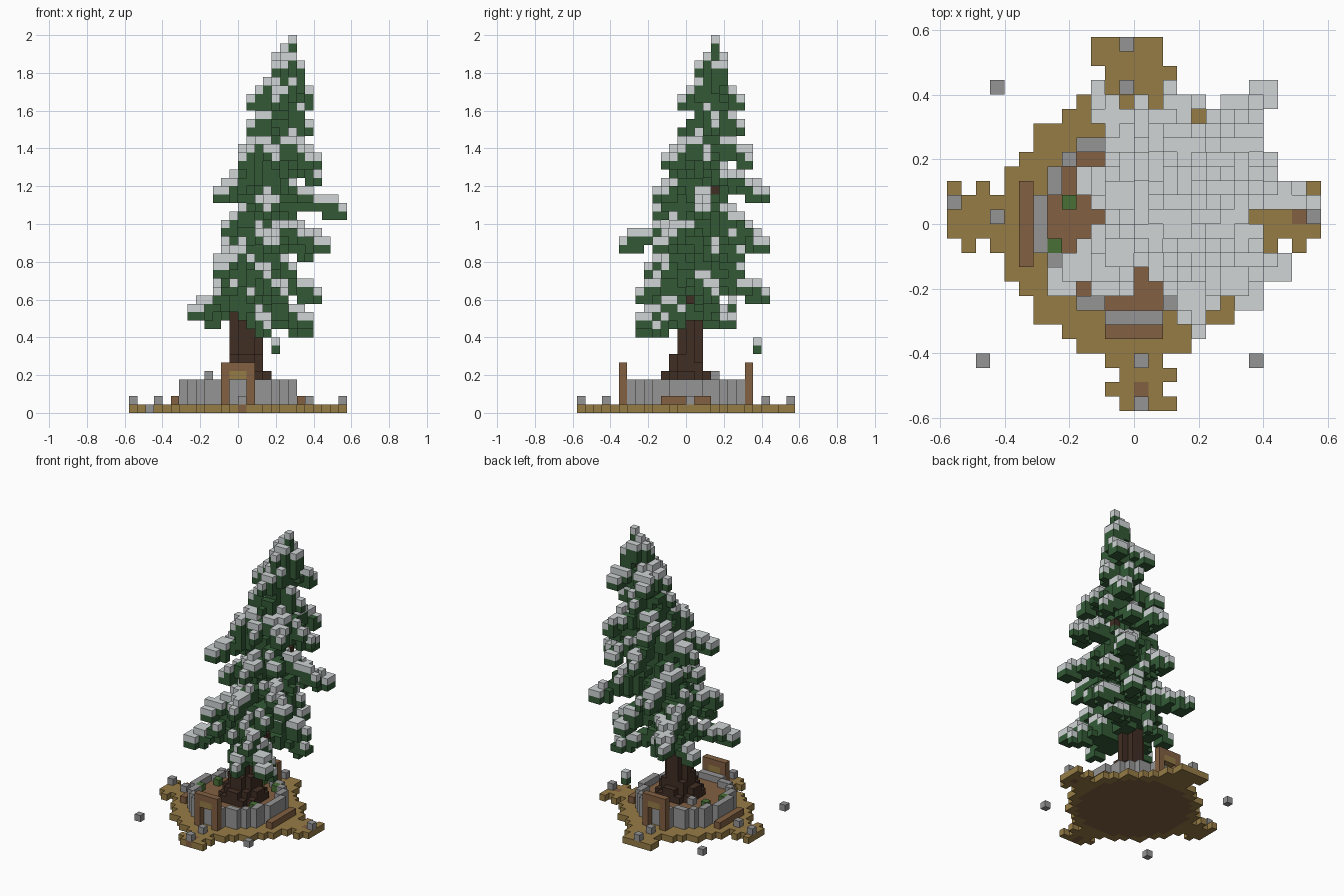
import bpy
import bmesh
import random
from math import cos, floor, hypot, sin
from mathutils import Vector

random.seed(4)
if "Cube" in bpy.data.objects:
    bpy.data.objects.remove(bpy.data.objects["Cube"], do_unlink=True)

UNIT = 2 / 45  # edge length of one block


def make_material(name, rgb):
    linear = [((c / 255 + 0.055) / 1.055) ** 2.4 for c in rgb]
    mat = bpy.data.materials.new(name)
    mat.use_nodes = True
    mat.diffuse_color = (*linear, 1)
    mat.node_tree.nodes["Principled BSDF"].inputs["Base Color"].default_value = (*linear, 1)
    return mat


snow_white = make_material("snow white", (208, 213, 214))
needle_green = make_material("needle green", (51, 90, 54))
stone_grey = make_material("stone grey", (149, 149, 149))
path_tan = make_material("path tan", (150, 124, 70))
wood_brown = make_material("wood brown", (130, 96, 66))
bark_brown = make_material("bark brown", (65, 46, 36))
grass_green = make_material("grass green", (72, 112, 54))

blocks = {}  # block position -> part name
parts = {}   # part name -> material


def put(part, mat, cells, replace=True):
    parts[part] = mat
    for cell in cells:
        if replace or cell not in blocks:
            blocks[cell] = part


def box(xs, ys, zs):
    """All blocks in an inclusive range on each axis."""
    return [(x, y, z) for x in range(xs[0], xs[1] + 1)
            for y in range(ys[0], ys[1] + 1) for z in range(zs[0], zs[1] + 1)]


def ring(inner, outer, zs):
    return [(x, y, z) for x, y, z in box((-13, 12), (-13, 12), zs)
            if inner <= hypot(x + 0.5, y + 0.5) < outer]


# Round ground with four ragged path ends
put("ground", path_tan, ring(6.9, 9.25, (0, 0)))
for d in range(8, 13):
    lo = -2 if d % 2 else -1
    put("ground", path_tan, box((lo, lo + 3), (-d - 1, -d - 1), (0, 0)))
    back = -3 if d > 10 else -2
    put("ground", path_tan, box((back, back + 4), (d, d), (0, 0)))
    for side in (d, -d - 1):
        put("ground", path_tan, box((side, side), (lo, lo + 3), (0, 0)))

# Planter: soil inside a stone wall
put("soil", wood_brown, ring(0, 6.9, (0, 2)))
put("planter_wall", stone_grey, ring(5.8, 6.9, (1, 3)))
put("path_plank", wood_brown, [(11, 0, 0), (0, -12, 0), (0, -13, 0)])

# Gate frames front and back, low benches at the sides
for y in (-8, 7):
    put("gate_frame", wood_brown, box((-2, 1), (y, y), (1, 5)))
    put("gate_panel", path_tan, box((-1, 0), (y, y), (4, 4)))
    for cell in box((-1, 0), (y, y), (1, 3)):
        del blocks[cell]
for x in (-8, 7):
    put("bench", wood_brown, box((x, x), (-3, 2), (1, 1)))

# Pebbles and grass tufts
put("pebbles", stone_grey, [
    (-13, 1, 1), (-10, 0, 1), (12, 0, 1), (-1, 12, 1), (-1, 9, 1), (0, -10, 1), (0, -13, 1),
    (-10, 9, 0), (-11, -10, 0), (8, -10, 1), (-4, 3, 4)])
put("grass_tufts", grass_green, [(-5, 1, 3), (-6, -2, 3), (3, 4, 3), (4, -3, 3), (0, 5, 3)])

# Leaning trunk with flared roots
LEAN = [(0, 1, -0.2), (12, 1, 0.6), (18, 2, 1.2), (27, 3.8, 2.5), (36, 5, 3), (44, 6.5, 3.5)]


def trunk_centre(z):
    for (za, xa, ya), (zb, xb, yb) in zip(LEAN, LEAN[1:]):
        if z <= zb:
            t = (z - za) / (zb - za)
            return Vector((xa + (xb - xa) * t, ya + (yb - ya) * t))


def disc(centre, radius, z):
    cx, cy = floor(centre.x), floor(centre.y)
    return [(x, y, z) for x, y, z in box((cx - 6, cx + 6), (cy - 6, cy + 6), (z, z))
            if hypot(x + 0.5 - centre.x, y + 0.5 - centre.y) <= radius]


for z in range(3, 40):
    radius = {3: 3.3, 4: 2.8, 5: 2.2, 6: 1.8}.get(z, 1.6 if z < 14 else 0.95)
    put("trunk", bark_brown, disc(trunk_centre(z), radius, z))


def branch(root, end, tip_z, rise, width, spread, woody):
    """A drooping bough from the trunk to its tip, with bare wood near the root."""
    for i in range(25):
        t = i / 24
        z = tip_z + round(rise * (1 - t))
        spot = root.lerp(end, t)
        if t < woody:
            put("boughs", bark_brown, disc(spot, 0.6, z), replace=False)
        cells = disc(spot, width + spread * (1 - t), z)
        if t < 0.45:
            cells += disc(spot, width + spread * (0.45 - t), z - 1)
        put("needles", needle_green, cells, replace=False)


# Long boughs: tip height -> tip positions
BRANCHES = {
    9: [(8, -4), (3, -6)],
    10: [(-4, 3), (8, 5), (8, -6)],
    11: [(-6, -5), (1, 5)],
    13: [(-3, 9), (9, 3), (5, -6)],
    14: [(-2, -5), (6, 7)],
    16: [(-3, -5), (5, 6), (6, -3), (-2, 4)],
    18: [(-2, 2), (3, 6), (8, 3)],
    19: [(9, 9), (10, -4), (4, -8), (0, 8)],
    21: [(-2, -2), (8, 1), (-1, 4), (7, 7)],
    23: [(12, 1), (3, -4)],
    25: [(2, 9), (-3, 1), (-3, -4), (8, -3), (7, 8)],
    27: [(9, 4), (0, 4), (0, -2)],
    29: [(9, 2), (0, -2), (1, 7), (4, -3), (8, 7), (8, -2)],
    33: [(8, 3), (1, 1), (4, 6), (4, -1)],
    36: [(1, 2), (8, 6), (4, -1), (2, 6)],
    39: [(4, 2), (7, 4), (5, 1)],
}
for tip_z, tips in BRANCHES.items():
    rise = 3 if tip_z < 30 else 2
    for tip in tips:
        branch(trunk_centre(tip_z + rise), Vector(tip) + Vector((0.5, 0.5)), tip_z, rise,
               0.8, 1.0 if tip_z < 30 else 0.5, 0.4)

# Short twigs spiralling up between the boughs
for i in range(80):
    z = 13 + floor(i * 0.33)
    centre = trunk_centre(z + 1)
    reach = (1.3 + 3.7 * (1 - (z - 12) / 30)) * random.uniform(0.65, 1)
    branch(centre, centre + reach * Vector((cos(i * 2.4), sin(i * 2.4))), z, 1, 0.6, 0.3,
           0.9 if i % 6 == 0 else 0)

# Loose needles around the trunk, thinning at the rim
for z in range(13, 43):
    centre = trunk_centre(z)
    radius = 3.1 * (1 - (z - 12) / 40) + (0.4, -0.1, -0.6, -0.3)[z % 4]
    cells = [c for c in disc(centre, max(radius, 0.75), z) if z > 38 or random.random() < 0.65]
    put("needles", needle_green, cells, replace=False)
put("needles", needle_green, box((6, 6), (3, 3), (39, 43)))

# One stray sprig below the boughs
put("needles", needle_green, [(4, 8, 7)])

# Snow settles wherever needles have open space above them
needles = [c for c, part in blocks.items() if part == "needles"]
snow = []
for x, y, z in needles:
    open_gap = all((x, y, z + k) not in blocks for k in (1, 2, 3))
    open_sky = all((x, y, k) not in blocks for k in range(z + 1, 46))
    if open_sky or (open_gap and random.random() < 0.75):
        snow.append((x, y, z + 1))
put("snow", snow_white, snow)

# Turn each part's blocks into one mesh of its exposed faces
for part, mat in parts.items():
    bm = bmesh.new()
    corners = {}

    def corner(p):
        key = tuple(p)
        if key not in corners:
            corners[key] = bm.verts.new([c * UNIT for c in key])
        return corners[key]

    for cell in [c for c, owner in blocks.items() if owner == part]:
        for axis in range(3):
            for step in (0, 1):
                beside = list(cell)
                beside[axis] += 2 * step - 1
                if tuple(beside) in blocks:
                    continue
                quad = []
                for a, b in ((0, 0), (1, 0), (1, 1), (0, 1)):
                    p = list(cell)
                    p[axis] += step
                    p[(axis + 1) % 3] += a
                    p[(axis + 2) % 3] += b
                    quad.append(corner(p))
                face = bm.faces.new(quad if step else quad[::-1])
                # The earthy underside reaches out beneath the path
                middle = face.calc_center_median()
                if part == "ground" and middle.z == 0 and middle.xy.length < 8 * UNIT:
                    face.material_index = 1
    mesh = bpy.data.meshes.new(part)
    bm.to_mesh(mesh)
    bm.free()
    mesh.materials.append(mat)
    if part == "ground":
        mesh.materials.append(wood_brown)
    bpy.context.scene.collection.objects.link(bpy.data.objects.new(part, mesh))
